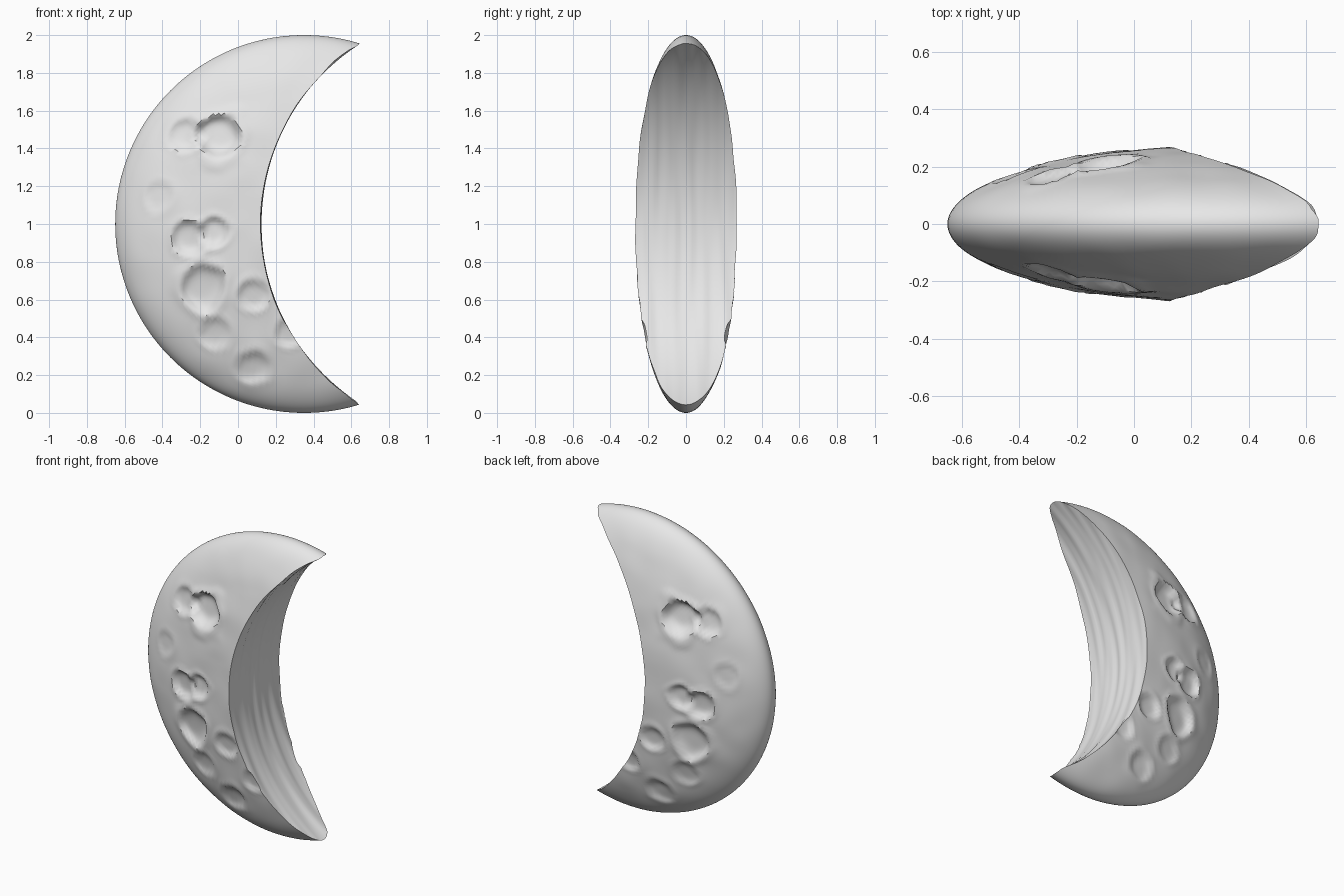
import bpy, bmesh, math
from mathutils import Matrix, Vector, noise

default_cube = bpy.data.objects.get("Cube")
if default_cube:
    bpy.data.objects.remove(default_cube, do_unlink=True)

CENTER = Vector((0.35, 0, 1))      # middle of the full disc
THICKNESS = 0.275                  # half depth of the disc
CUT_X, CUT_RADIUS = 1.255, 1.135   # round bite that leaves the crescent

# x, z, radius, depth of the craters, repeated on both sides
CRATERS = [
    (-0.10, 1.46, 0.12, 0.045), (-0.27, 1.47, 0.09, 0.025),
    (-0.26, 0.92, 0.09, 0.030), (-0.12, 0.96, 0.08, 0.025),
    (-0.19, 0.66, 0.12, 0.035), (0.08, 0.62, 0.08, 0.020),
    (0.08, 0.24, 0.09, 0.020), (-0.12, 0.42, 0.08, 0.014),
    (0.26, 0.42, 0.07, 0.016), (-0.42, 1.15, 0.08, 0.010),
]

stone = bpy.data.materials.new("pale_grey_stone")
stone.use_nodes = True
grey = (0.8, 0.8, 0.8, 1)
stone.diffuse_color = grey
stone.node_tree.nodes["Principled BSDF"].inputs["Base Color"].default_value = grey


def make_object(name, bm):
    bmesh.ops.recalc_face_normals(bm, faces=bm.faces)
    mesh = bpy.data.meshes.new(name)
    bm.to_mesh(mesh)
    bm.free()
    mesh.materials.append(stone)
    obj = bpy.data.objects.new(name, mesh)
    bpy.context.collection.objects.link(obj)
    return obj


def crater_dent(x, z):
    """Bowl with a steep wall and a soft raised lip."""
    dent = 0
    for cx, cz, radius, depth in CRATERS:
        d = math.hypot(x - cx, z - cz) / radius
        # slightly irregular outline
        d *= 1 + 0.25 * noise.noise(Vector((x * 9, cx, z * 9)))
        if d < 1:
            dent += depth * (1 - d ** 4)
        dent -= 0.2 * depth * math.exp(-((d - 1.15) / 0.2) ** 2)
    return dent


# Flattened ball with its poles on the broad faces
bm = bmesh.new()
bmesh.ops.create_uvsphere(bm, u_segments=192, v_segments=128, radius=1)
bmesh.ops.rotate(bm, verts=bm.verts, matrix=Matrix.Rotation(math.pi / 2, 3, "X"))
for v in bm.verts:
    side = v.co.y
    v.co.y *= THICKNESS
    v.co += CENTER
    swell = 0.006 * noise.noise(v.co * 6)
    fade = min(1, abs(side) * 1.6)
    v.co.y -= math.copysign(fade, side) * (crater_dent(v.co.x, v.co.z) + swell)
crescent = make_object("crescent_moon", bm)

# Round cutter with faint lengthwise grooves for the inner face
bm = bmesh.new()
rings, segments = 48, 160
loops = []
for i in range(rings + 1):
    y = -0.4 + 0.8 * i / rings
    loop = []
    for j in range(segments):
        a = math.tau * j / segments
        r = CUT_RADIUS + 0.008 * noise.noise(Vector((y * 22, math.cos(a) * 2, math.sin(a) * 2)))
        loop.append(bm.verts.new((CUT_X + r * math.cos(a), y, 1 + r * math.sin(a))))
    loops.append(loop)
for low, high in zip(loops, loops[1:]):
    for j in range(segments):
        k = (j + 1) % segments
        bm.faces.new((low[j], low[k], high[k], high[j]))
bm.faces.new(loops[0])
bm.faces.new(loops[-1])
cutter = make_object("inner_cutter", bm)
cutter.hide_render = True

# Cut the crescent and drop the helper
bite = crescent.modifiers.new("bite", "BOOLEAN")
bite.operation = "DIFFERENCE"
bite.solver = "EXACT"
bite.object = cutter
bpy.ops.object.select_all(action="DESELECT")
crescent.select_set(True)
bpy.context.view_layer.objects.active = crescent
bpy.ops.object.modifier_apply(modifier=bite.name)
bpy.data.objects.remove(cutter, do_unlink=True)

bpy.ops.object.shade_smooth_by_angle(angle=math.radians(40))
